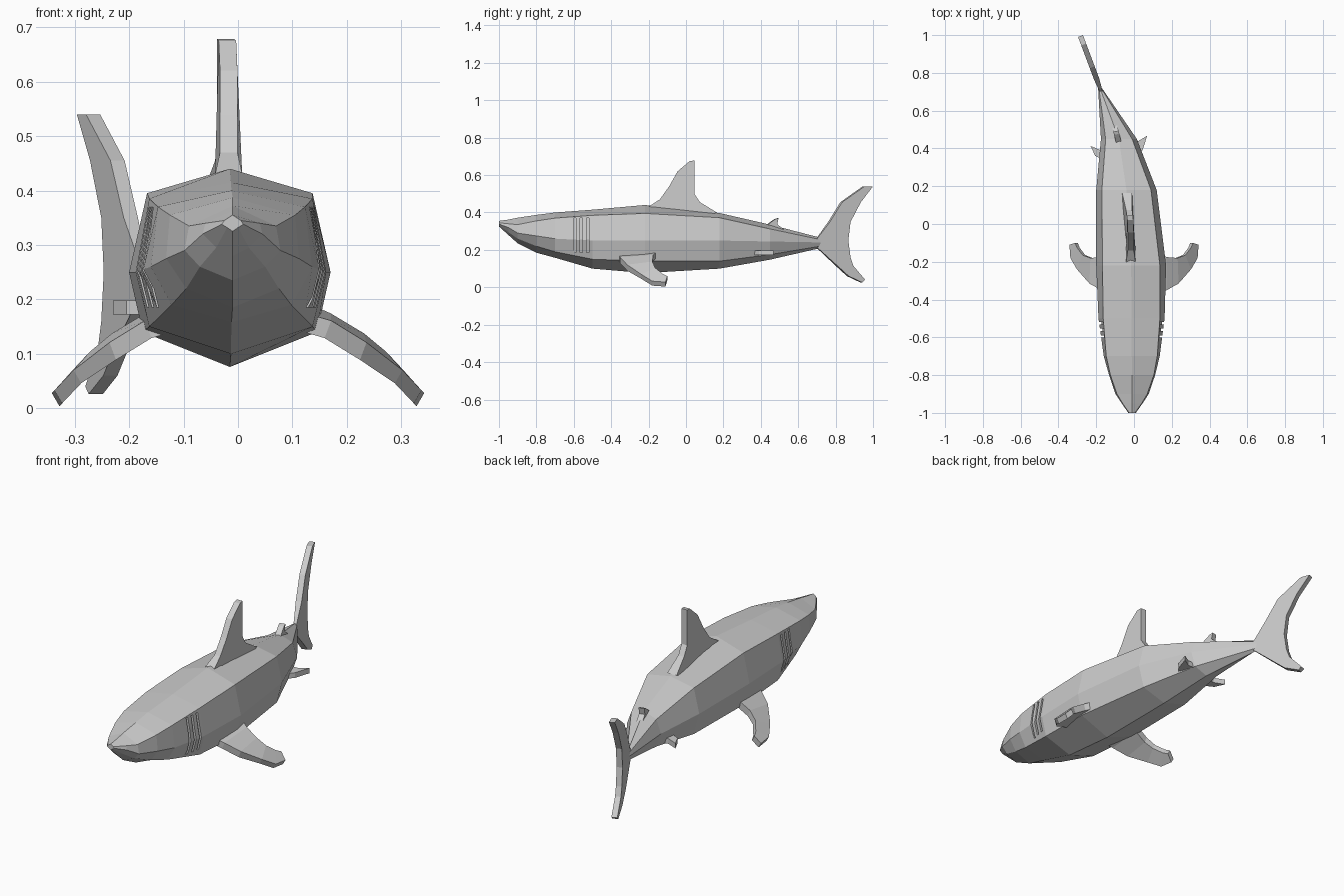
import bpy, bmesh
from mathutils import Vector


def finish(name, bm):
    bmesh.ops.recalc_face_normals(bm, faces=bm.faces)
    me = bpy.data.meshes.new(name)
    bm.to_mesh(me)
    bm.free()
    ob = bpy.data.objects.new(name, me)
    bpy.context.scene.collection.objects.link(ob)
    return ob


def loft(name, rings):
    """Skin closed rings of equal length and cap both ends."""
    bm = bmesh.new()
    vs = [[bm.verts.new(p) for p in r] for r in rings]
    n = len(vs[0])
    for a, b in zip(vs, vs[1:]):
        for i in range(n):
            j = (i + 1) % n
            bm.faces.new((a[i], a[j], b[j], b[i]))
    bm.faces.new(vs[0])
    bm.faces.new(vs[-1])
    return finish(name, bm)


def plate(name, pts, offset):
    """Flat outline thickened both ways; offset(p) gives the half thickness."""
    pts = [Vector(p) for p in pts]
    return loft(name, [[p - offset(p) for p in pts], [p + offset(p) for p in pts]])


# Body stations: y, centre x, widths (shoulder, side, lower),
# heights (top, shoulder, side, lower, bottom)
stations = [
    (-1.00, -.010, .015, .020, .010, .355, .345, .338, .332, .325),
    (-.95, -.010, .050, .055, .030, .362, .340, .320, .295, .280),
    (-.90, -.010, .080, .088, .060, .372, .335, .290, .260, .235),
    (-.80, -.010, .115, .122, .085, .387, .355, .275, .220, .185),
    (-.70, -.012, .135, .148, .110, .400, .370, .260, .190, .158),
    (-.50, -.013, .150, .175, .150, .415, .385, .250, .150, .100),
    (-.22, -.015, .152, .185, .160, .440, .395, .250, .140, .076),
    (.18, -.040, .130, .160, .130, .397, .372, .250, .140, .100),
    (.45, -.080, .070, .095, .070, .335, .312, .245, .175, .148),
    (.72, -.180, .006, .010, .006, .265, .255, .240, .220, .210),
]
rings = []
for y, cx, a, b, c, zt, za, zb, zc, zd in stations:
    half = [(0, zt), (a, za), (b, zb), (c, zc), (0, zd)]
    section = half + [(-x, z) for x, z in half[3:0:-1]]
    rings.append([(cx + x, y, z) for x, z in section])
body = loft("body", rings)

# Gill slits cut into both flanks
for side in (-1, 1):
    for k, y in enumerate((-.595, -.56, -.525)):
        grow = .006 * (k - 1)
        outline = [(.25, .37), (.134 + grow, .37), (.154 + grow, .255),
                   (.136 + grow, .185), (.25, .185)]
        cut = loft("gill_cutter", [[(-.012 + side * x, y + d, z) for x, z in outline]
                                   for d in (-.006, .006)])
        cut.hide_render = True
        cut.hide_viewport = True
        mod = body.modifiers.new("gill", 'BOOLEAN')
        mod.operation = 'DIFFERENCE'
        mod.solver = 'EXACT'
        mod.object = cut

# Main dorsal fin, flared at its base
dorsal = [(-.21, .425), (-.14, .47), (-.09, .54), (-.045, .62), (.02, .675), (.045, .678),
          (.045, .50), (.075, .455), (.165, .40), (.12, .38), (-.15, .40)]
plate("dorsal_fin", [(-.017 - max(y, 0) * .12, y, z) for y, z in dorsal],
      lambda p: Vector((.016 if p.z > .45 else .026, 0, 0)))

# Small rear dorsal fin
rear = [(.42, .325), (.475, .365), (.492, .37), (.485, .337), (.52, .31), (.48, .29)]
plate("rear_dorsal_fin", [(-.083 - (y - .44) * .25, y, z) for y, z in rear],
      lambda p: Vector((.014, .003, 0)))

# Tail fin, swung to one side and thin at the root
tail = [(.70, .262), (.765, .35), (.83, .455), (.95, .54), (.995, .54), (.93, .455),
        (.875, .35), (.863, .25), (.875, .16), (.89, .115), (.953, .04), (.937, .026),
        (.865, .06), (.805, .115), (.70, .212)]
plate("tail_fin", [(-.18 - (y - .72) * .375, y, z) for y, z in tail],
      lambda p: Vector((.013, .005, 0)) * (.5 if p.y < .72 else 1))

# Pectoral fins: leading and trailing edge points from root to tip
edges = [((.12, -.36, .158), (.12, -.15, .178)),
         ((.165, -.352, .145), (.165, -.175, .158)),
         ((.23, -.315, .105), (.225, -.18, .122)),
         ((.295, -.24, .058), (.265, -.165, .092)),
         ((.33, -.18, .021), (.295, -.125, .06)),
         ((.335, -.11, .016), (.305, -.10, .048))]
for side, name in ((-1, "left_pectoral_fin"), (1, "right_pectoral_fin")):
    rings = []
    for i, (lead, trail) in enumerate(edges):
        t = Vector((.006, 0, .016)) if i < 3 else Vector((.007, 0, .012))
        ring = [Vector(lead) - t, Vector(lead) + t, Vector(trail) + t, Vector(trail) - t]
        rings.append([(side * p.x, p.y, max(p.z, 0)) for p in ring])
    loft(name, rings)

# Pelvic fins on the bending rear body
pelvic = {
    "left_pelvic_fin": [(-.11, .33), (-.175, .345), (-.205, .36), (-.23, .413), (-.175, .39), (-.11, .40)],
    "right_pelvic_fin": [(-.02, .34), (.02, .36), (.045, .39), (.07, .468), (.025, .44), (-.03, .44)],
}
for name, outline in pelvic.items():
    plate(name, [(x, y, .185) for x, y in outline], lambda p: Vector((0, 0, .013)))
